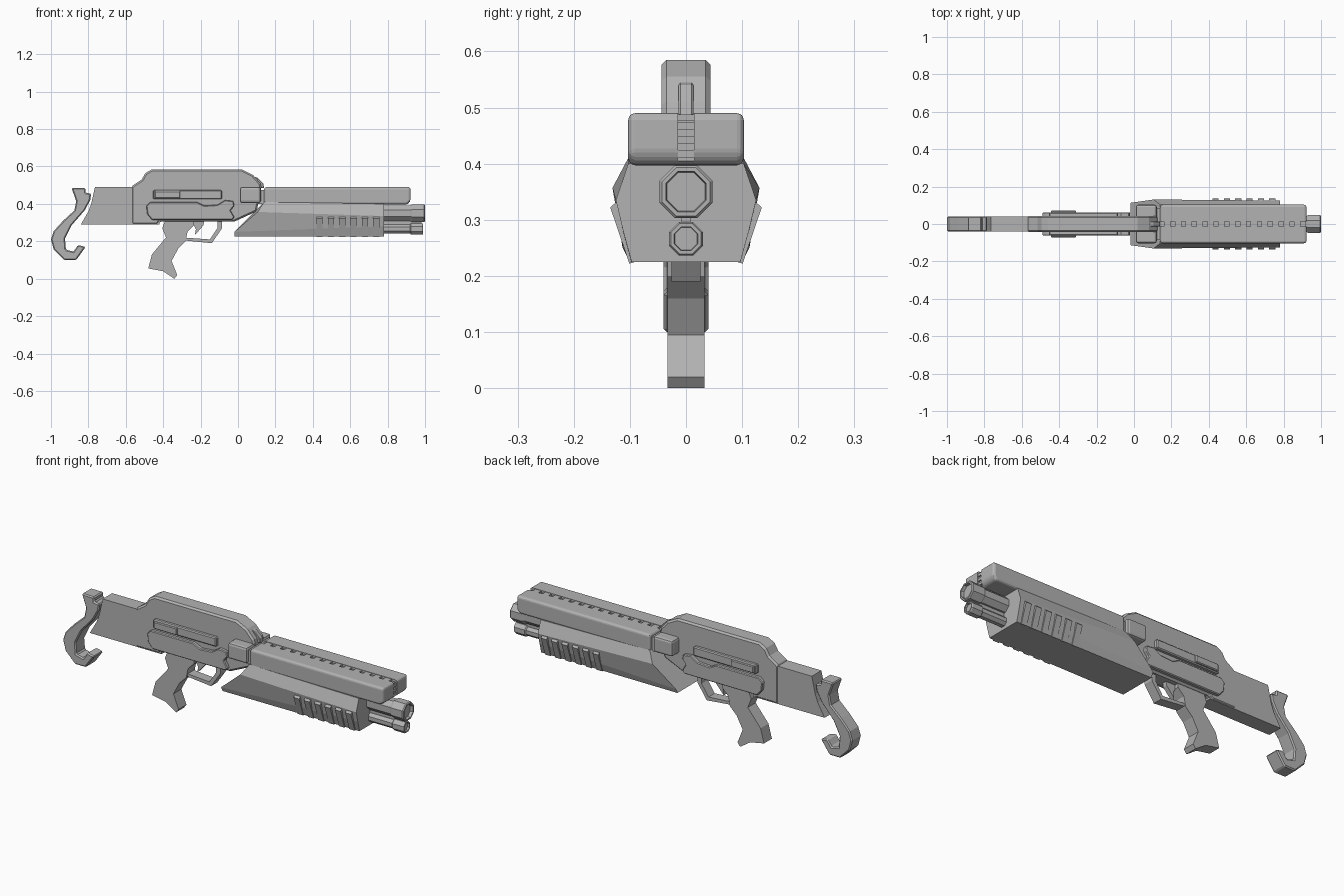
import bpy, bmesh, math
from mathutils import Vector

if "Cube" in bpy.data.objects:
    bpy.data.objects.remove(bpy.data.objects["Cube"])

grey = bpy.data.materials.new("mid_grey")
grey.use_nodes = True
grey.diffuse_color = (0.45, 0.45, 0.45, 1)
grey.node_tree.nodes["Principled BSDF"].inputs["Base Color"].default_value = (0.45, 0.45, 0.45, 1)


def finish(name, bm, bevel=0, segments=1):
    bmesh.ops.recalc_face_normals(bm, faces=bm.faces)
    mesh = bpy.data.meshes.new(name)
    bm.to_mesh(mesh)
    bm.free()
    mesh.materials.append(grey)
    ob = bpy.data.objects.new(name, mesh)
    bpy.context.collection.objects.link(ob)
    if bevel:
        mod = ob.modifiers.new("bevel", "BEVEL")
        mod.width, mod.segments = bevel, segments
        mod.limit_method, mod.angle_limit = "ANGLE", math.radians(40)
    return ob


def slab(name, outline, y0, y1, bevel=0, segments=1):
    """Extrude a side outline (x, z) across the width."""
    bm = bmesh.new()
    face = bm.faces.new([bm.verts.new((x, y0, z)) for x, z in outline])
    new = bmesh.ops.extrude_face_region(bm, geom=[face])["geom"]
    bmesh.ops.translate(bm, vec=(0, y1 - y0, 0), verts=[v for v in new if isinstance(v, bmesh.types.BMVert)])
    return finish(name, bm, bevel, segments)


def box(name, x0, x1, y0, y1, z0, z1, bevel=0, segments=1):
    return slab(name, [(x0, z0), (x1, z0), (x1, z1), (x0, z1)], y0, y1, bevel, segments)


def loft(name, rings):
    bm = bmesh.new()
    loops = [[bm.verts.new(p) for p in ring] for ring in rings]
    n = len(loops[0])
    for a, b in zip(loops, loops[1:]):
        for i in range(n):
            j = (i + 1) % n
            bm.faces.new((a[i], a[j], b[j], b[i]))
    bm.faces.new(loops[0])
    bm.faces.new(loops[-1])
    return finish(name, bm)


def tube(name, z, steps):
    """Octagonal bar along x from (x, distance to flat) steps."""
    rings = []
    for x, flat in steps:
        r = flat / math.cos(math.pi / 8)
        angles = [math.pi / 8 + i * math.pi / 4 for i in range(8)]
        rings.append([(x, r * math.cos(a), z + r * math.sin(a)) for a in angles])
    return loft(name, rings)


# Receiver and stock
slab("stock", [(-.84, .29), (-.42, .29), (-.42, .49), (-.765, .49), (-.785, .40), (-.80, .36)], -.04, .04)
slab("receiver", [(-.57, .29), (-.43, .29), (-.42, .305), (-.02, .305), (.10, .36), (.125, .49),
                  (.12, .51), (.08, .555), (.02, .585), (-.46, .585), (-.495, .565),
                  (-.515, .53), (-.56, .50), (-.57, .49)], -.044, .044, .009)

# Hooked shoulder rest
slab("shoulder_hook", [(-.89, .485), (-.815, .485), (-.815, .46), (-.785, .455), (-.79, .42), (-.82, .365),
                       (-.89, .285), (-.925, .215), (-.92, .155), (-.88, .145), (-.855, .18),
                       (-.815, .17), (-.865, .10), (-.93, .10), (-.985, .155), (-1, .21),
                       (-.985, .255), (-.935, .31), (-.875, .365), (-.865, .415)], -.04, .04, .006)

# Grip, trigger and guard
slab("grip", [(-.39, .31), (-.405, .27), (-.385, .22), (-.46, .13), (-.48, .055), (-.40, .04),
              (-.34, 0), (-.325, .02), (-.355, .095), (-.32, .16), (-.28, .20), (-.27, .25),
              (-.235, .285), (-.235, .31)], -.033, .033)
slab("trigger", [(-.25, .31), (-.18, .31), (-.185, .285), (-.22, .245), (-.23, .235), (-.225, .265)], -.012, .012)
slab("trigger_guard", [(-.29, .205), (-.14, .19), (-.085, .27), (-.085, .31), (-.11, .31), (-.11, .27),
                       (-.15, .21), (-.29, .22)], -.026, .026)

# Side plates and bolt, mirrored on both sides
PLATE = [(-.46, .315), (-.03, .315), (-.02, .33), (-.04, .365), (-.02, .39), (-.025, .415),
         (-.07, .42), (-.11, .395), (-.18, .39), (-.22, .41), (-.47, .41), (-.49, .39), (-.485, .345)]
for side, s in (("right", -1), ("left", 1)):
    def pair(a, b):
        return sorted((s * a, s * b))
    slab(side + "_side_plate", PLATE, *pair(.03, .062), .004)
    box(side + "_slide_bar", -.455, -.085, *pair(.03, .062), .425, .473, .005)
    box(side + "_bolt", -.445, -.31, *pair(.04, .072), .43, .468, .004)

# Lower fore-end: slanted tail, side ridges, flat nose


def section(rows):
    return [(x, y, z) for x, y, z in rows] + [(x, -y, z) for x, y, z in reversed(rows)]


loft("fore_end", [
    section([(-.02, .10, .225), (-.02, .113, .25), (.105, .131, .357), (.14, .103, .41)]),
    section([(.78, .097, .225), (.78, .112, .28), (.78, .125, .335), (.78, .103, .40)])])

# Grip ribs following the lower flanks
for i in range(6):
    x = .42 + i * .0605
    for side, s in (("right", -1), ("left", 1)):
        ring = [(.09, .225), (.101, .222), (.135, .322), (.125, .331), (.10, .33)]
        loft(f"{side}_rib_{i + 1}", [[(x + dx, s * y, z) for y, z in ring] for dx in (0, .033)])

# Top cover with centre groove
cover = slab("top_cover", [(.14, .397), (.905, .397), (.922, .415), (.922, .49), (.14, .49)], -.103, .103, .018, 3)
groove = box("groove_cutter", .10, 1, -.014, .014, .478, .60)
groove_front = box("groove_front_cutter", .912, 1, -.014, .014, .38, .60)
for cutter in (groove, groove_front):
    cutter.hide_render = True
    cutter.hide_viewport = True
    cutter.display_type = "WIRE"
    cut = cover.modifiers.new("groove", "BOOLEAN")
    cut.operation, cut.object, cut.solver = "DIFFERENCE", cutter, "EXACT"
for i in range(13):
    x = .16 + i * .058
    box(f"rail_tooth_{i + 1}", x, x + .035, -.014, .014, .47, .488)
for i in range(3):
    z = .41 + i * .025
    box(f"nose_tooth_{i + 1}", .90, .919, -.014, .014, z, z + .014)

# Collar behind the cover and front sight
box("rear_collar", .01, .122, -.103, .103, .405, .49, .012, 2)
box("collar_link", .10, .16, -.085, .085, .40, .475)
slab("front_sight", [(.07, .49), (.14, .485), (.135, .51), (.105, .54), (.07, .55)], -.013, .013, .003)

# Twin octagonal barrels with muzzle collars
tube("upper_barrel", .35, [(.70, .041), (.92, .041), (.93, .047), (.995, .047), (1, .043), (1, .036), (.985, .034)])
tube("lower_barrel", .266, [(.70, .024), (.92, .024), (.925, .030), (.985, .030), (.99, .027), (.99, .021), (.98, .020)])
box("barrel_web", .74, .98, -.008, .008, .28, .32)
